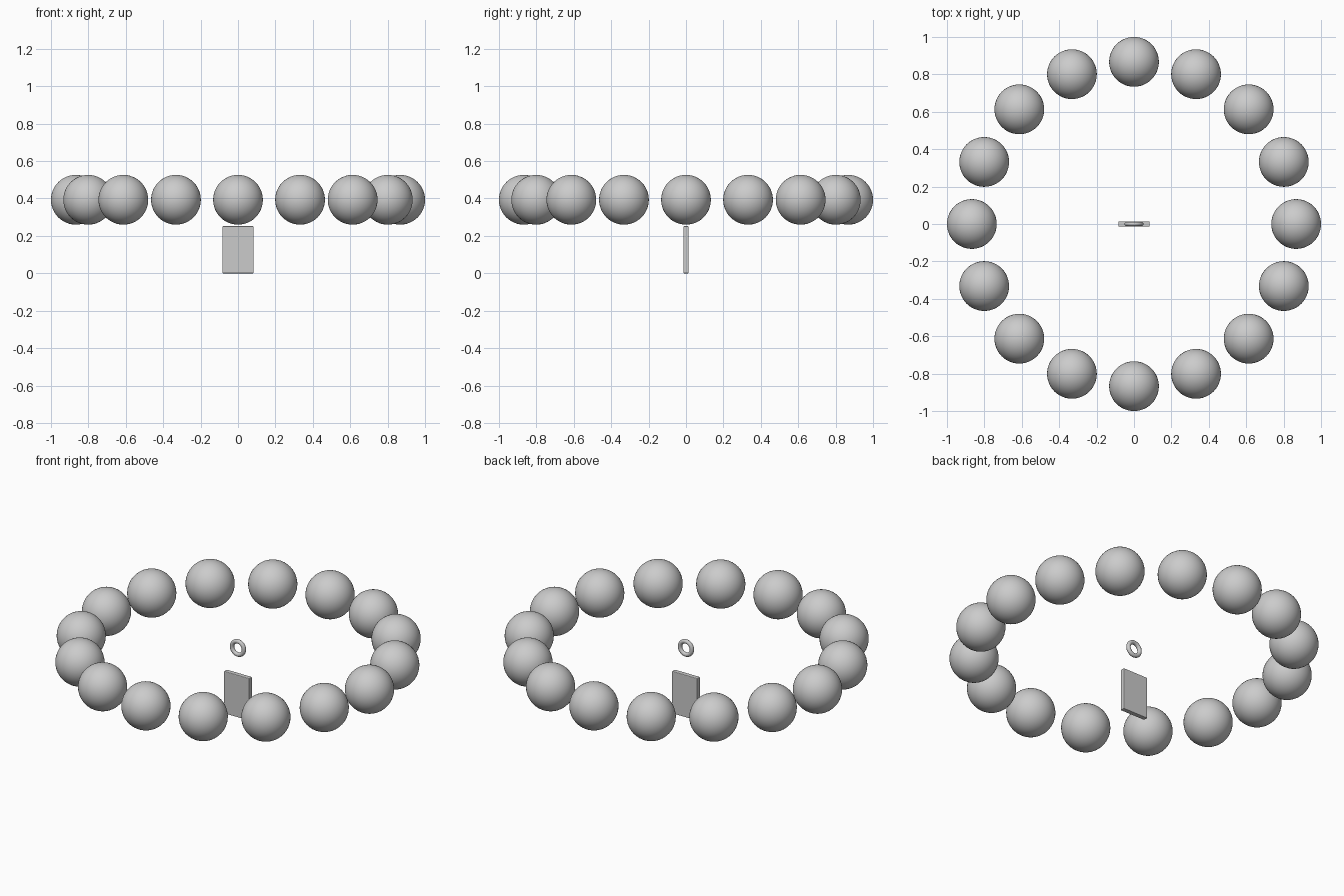
import bpy, math

if "Cube" in bpy.data.objects:
    bpy.data.objects.remove(bpy.data.objects["Cube"])

BEADS = 16
BEAD_R = 0.133
LOOP_R = 1.0 - BEAD_R
BEAD_Z = 0.393


def smooth(obj, name):
    obj.name = name
    bpy.ops.object.shade_smooth_by_angle(angle=math.radians(35))


# Ring of round beads
for i in range(BEADS):
    a = 2 * math.pi * i / BEADS
    bpy.ops.mesh.primitive_uv_sphere_add(
        segments=48, ring_count=24, radius=BEAD_R,
        location=(LOOP_R * math.cos(a), LOOP_R * math.sin(a), BEAD_Z))
    smooth(bpy.context.object, f"bead_{i + 1:02d}")

# Flat hanging tag with softened edges
bpy.ops.mesh.primitive_cube_add(size=1, location=(0, 0, 0.126))
tag = bpy.context.object
tag.name = "tag"
tag.scale = (0.166, 0.028, 0.252)
bpy.ops.object.transform_apply(location=False, rotation=False, scale=True)
bevel = tag.modifiers.new("soft_edges", 'BEVEL')
bevel.width = 0.004
bevel.segments = 2

# Small jump ring above the tag, facing the front
bpy.ops.mesh.primitive_torus_add(
    major_radius=0.039, minor_radius=0.012,
    major_segments=40, minor_segments=16,
    location=(0, 0, 0.407), rotation=(math.pi / 2, 0, 0))
smooth(bpy.context.object, "jump_ring")
